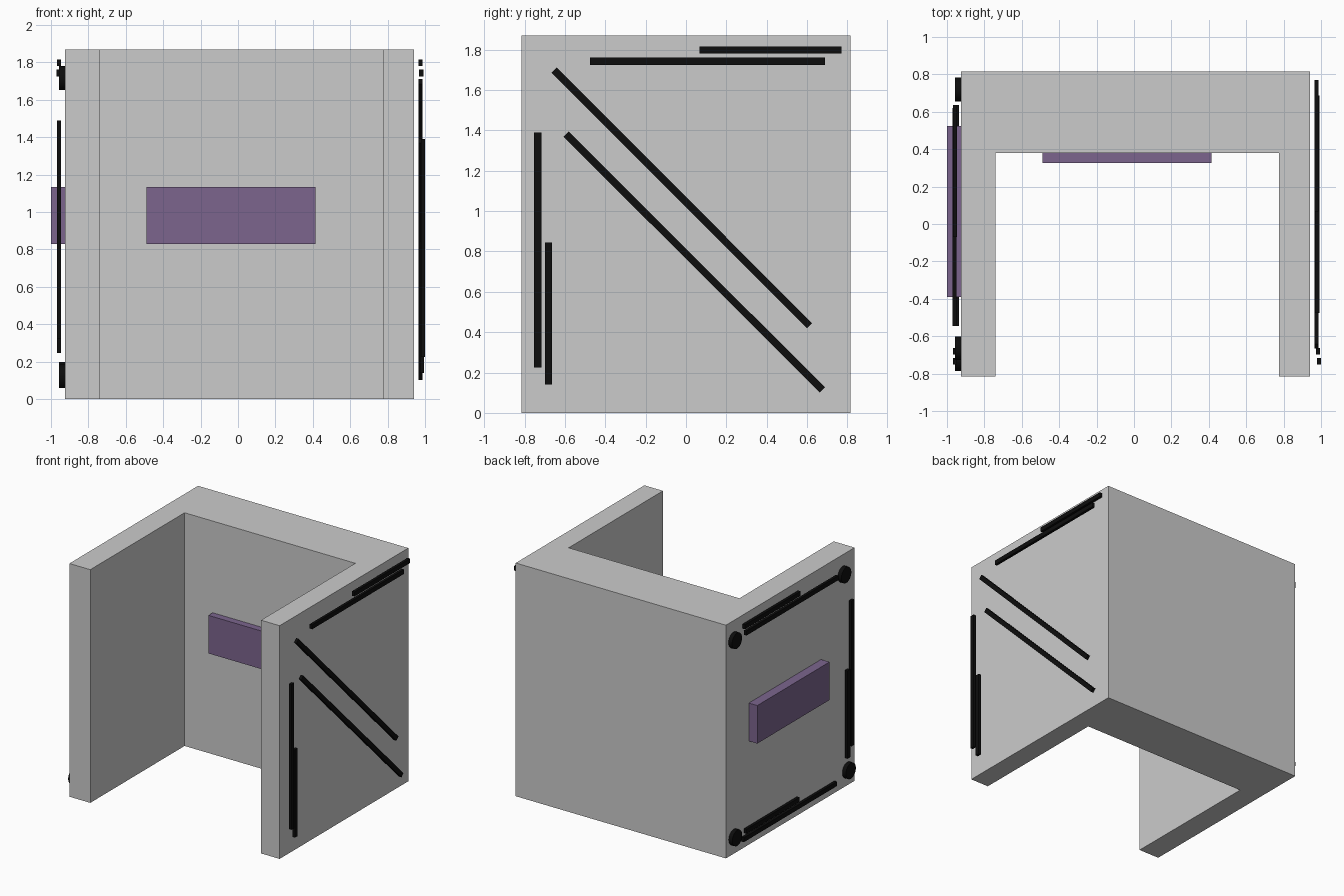
import bpy, bmesh, math
from mathutils import Matrix, Vector

if "Cube" in bpy.data.objects:
    bpy.data.objects.remove(bpy.data.objects["Cube"])


def material(name, color):
    m = bpy.data.materials.new(name)
    m.diffuse_color = color
    m.use_nodes = True
    m.node_tree.nodes["Principled BSDF"].inputs["Base Color"].default_value = m.diffuse_color
    return m


BLACK = material("black", (0.004, 0.004, 0.004, 1))
PURPLE = material("purple", (0.2, 0.13, 0.27, 1))


def finish(name, bm, mat=None):
    bmesh.ops.recalc_face_normals(bm, faces=bm.faces)
    mesh = bpy.data.meshes.new(name)
    bm.to_mesh(mesh)
    bm.free()
    ob = bpy.data.objects.new(name, mesh)
    bpy.context.collection.objects.link(ob)
    if mat:
        mesh.materials.append(mat)
    return ob


def box(name, lo, hi, mat):
    lo, hi = Vector(lo), Vector(hi)
    bm = bmesh.new()
    bmesh.ops.create_cube(bm, size=1, matrix=Matrix.Translation((lo + hi) / 2)
                          @ Matrix.Diagonal((*(hi - lo), 1)))
    return finish(name, bm, mat)


def strip(name, x, a, b, width=0.036, thick=0.022):
    """Flat bar from a to b, both (y, z), on a side wall at centre x."""
    dy, dz = b[0] - a[0], b[1] - a[1]
    bm = bmesh.new()
    bmesh.ops.create_cube(bm, size=1, matrix=(
        Matrix.Translation((x, (a[0] + b[0]) / 2, (a[1] + b[1]) / 2))
        @ Matrix.Rotation(math.atan2(dz, dy), 4, 'X')
        @ Matrix.Diagonal((thick, math.hypot(dy, dz), width, 1))))
    return finish(name, bm, BLACK)


# U-shaped shell: back wall and two side walls
outline = [(-0.925, -0.815), (-0.74, -0.815), (-0.74, 0.38), (0.775, 0.38),
           (0.775, -0.815), (0.94, -0.815), (0.94, 0.815), (-0.925, 0.815)]
bm = bmesh.new()
base = bm.faces.new([bm.verts.new((x, y, 0)) for x, y in outline])
top = bmesh.ops.extrude_face_region(bm, geom=[base], use_keep_orig=True)["geom"]
bmesh.ops.translate(bm, vec=(0, 0, 1.87),
                    verts=[v for v in top if isinstance(v, bmesh.types.BMVert)])
finish("wall_shell", bm)

# Purple panels
box("left_panel", (-1.0, -0.39, 0.83), (-0.925, 0.525, 1.135), PURPLE)
box("inner_panel", (-0.49, 0.325, 0.83), (0.415, 0.38, 1.135), PURPLE)

# Trim strips on the right wall
strip("right_top_long", 0.98, (-0.475, 1.743), (0.688, 1.743))
strip("right_top_short", 0.976, (0.067, 1.798), (0.77, 1.798))
strip("right_front_long", 0.989, (-0.734, 0.225), (-0.734, 1.39))
strip("right_front_short", 0.983, (-0.681, 0.14), (-0.681, 0.845))
strip("right_diagonal_upper", 0.975, (-0.653, 1.698), (0.612, 0.432))
strip("right_diagonal_lower", 0.975, (-0.594, 1.381), (0.676, 0.114))

# Trim strips on the left wall
strip("left_top_long", -0.96, (-0.545, 1.743), (0.62, 1.743))
strip("left_top_short", -0.957, (-0.07, 1.798), (0.635, 1.798))
strip("left_front_long", -0.957, (-0.734, 0.325), (-0.734, 1.49))
strip("left_front_short", -0.957, (-0.681, 0.245), (-0.681, 0.95))
strip("left_bottom_long", -0.947, (-0.545, 0.088), (0.635, 0.088))
strip("left_bottom_short", -0.947, (-0.07, 0.143), (0.6, 0.143))

# Round studs at the left wall corners
studs = {"top_front": (-0.665, 1.715), "top_back": (0.72, 1.717),
         "bottom_front": (-0.722, 0.123), "bottom_back": (0.717, 0.135)}
for place, (y, z) in studs.items():
    bm = bmesh.new()
    bmesh.ops.create_cone(bm, cap_ends=True, segments=32, radius1=0.063,
                          radius2=0.063, depth=0.032,
                          matrix=Matrix.Translation((-0.941, y, z))
                          @ Matrix.Rotation(math.pi / 2, 4, 'Y'))
    for f in bm.faces:
        f.smooth = len(f.verts) == 4
    for e in bm.edges:
        e.smooth = all(f.smooth for f in e.link_faces)
    finish("stud_" + place, bm, BLACK)
